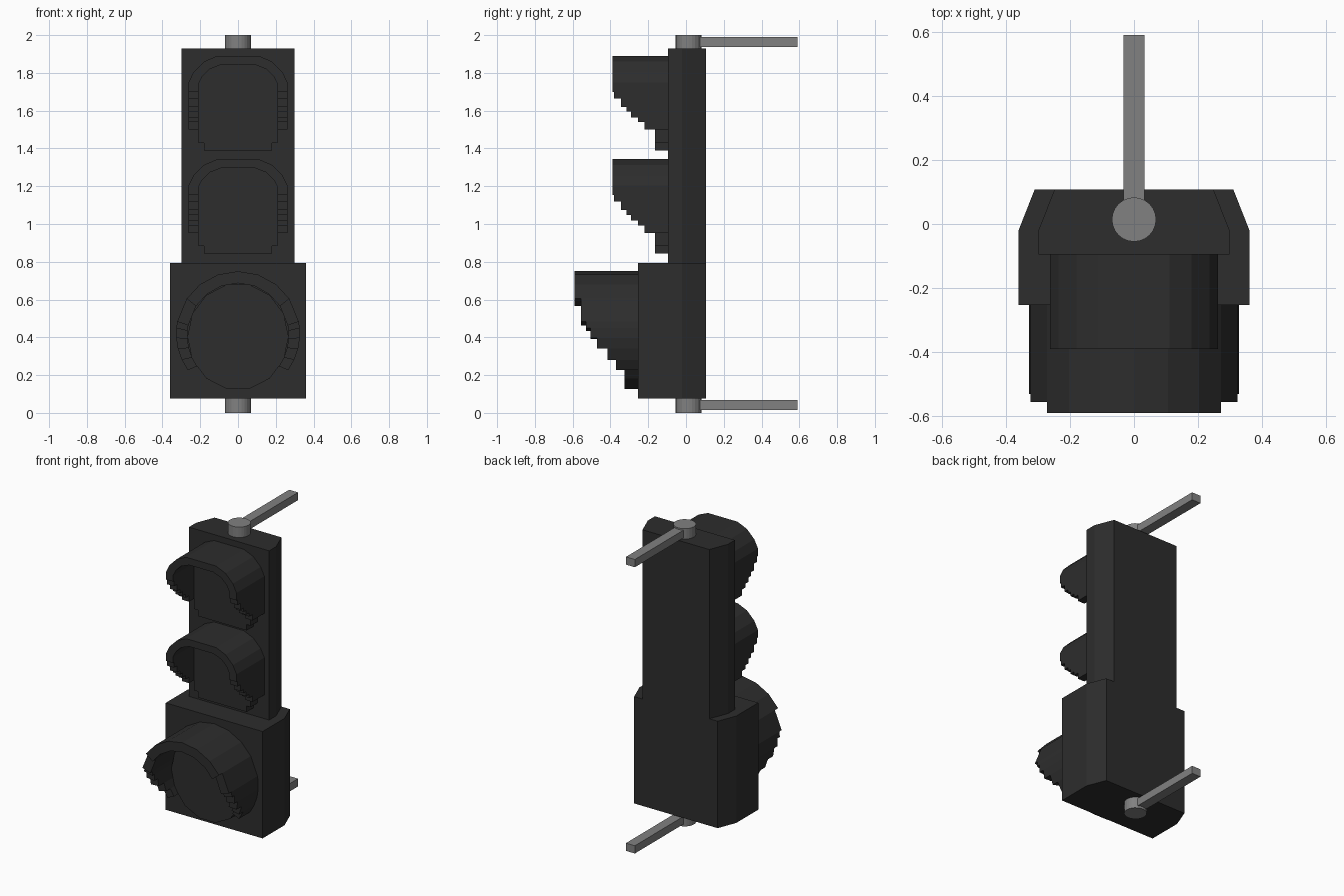
import bpy, bmesh
from math import sin, cos, radians, pi

cube = bpy.data.objects.get("Cube")
if cube:
    bpy.data.objects.remove(cube, do_unlink=True)


def make_material(name, value):
    m = bpy.data.materials.new(name)
    m.use_nodes = True
    color = (value, value, value, 1)
    m.diffuse_color = color
    m.node_tree.nodes["Principled BSDF"].inputs["Base Color"].default_value = color
    return m


CHARCOAL = make_material("charcoal", 0.026)
GREY = make_material("bracket grey", 0.22)


def finish(name, bm, mat):
    bmesh.ops.recalc_face_normals(bm, faces=bm.faces)
    me = bpy.data.meshes.new(name)
    bm.to_mesh(me)
    bm.free()
    me.materials.append(mat)
    ob = bpy.data.objects.new(name, me)
    bpy.context.collection.objects.link(ob)
    return ob


def prism(name, outline, place, lo, hi, mat):
    """Closed outline extruded from lo to hi; place maps (a, b, depth) to 3D."""
    bm = bmesh.new()
    rings = [[bm.verts.new(place(a, b, d)) for a, b in outline] for d in (lo, hi)]
    bm.faces.new(rings[0])
    bm.faces.new(rings[1])
    n = len(outline)
    for i in range(n):
        j = (i + 1) % n
        bm.faces.new((rings[0][i], rings[0][j], rings[1][j], rings[1][i]))
    return finish(name, bm, mat)


def upright(x, y, z):
    return (x, y, z)


def facing(x, z, y):
    return (x, y, z)


def mirrored(half):
    return half + [(-x, z) for x, z in reversed(half)]


def visor(name, half, back):
    """Shell swept through (inner, outer, front depth) stations, right to left."""
    flip = [((-i[0], i[1]), (-o[0], o[1]), d) for i, o, d in reversed(half)]
    if half[-1][0][0] < 0.001:
        flip = flip[1:]
    bm = bmesh.new()
    rings = []
    for (ix, iz), (ox, oz), front in half + flip:
        rings.append([bm.verts.new(p) for p in (
            (ix, back, iz), (ix, front, iz), (ox, front, oz), (ox, back, oz))])
    for r, s in zip(rings, rings[1:]):
        for k in range(4):
            bm.faces.new((r[k], r[(k + 1) % 4], s[(k + 1) % 4], s[k]))
    bm.faces.new(rings[0])
    bm.faces.new(rings[-1])
    bmesh.ops.remove_doubles(bm, verts=bm.verts, dist=0.0005)
    return finish(name, bm, CHARCOAL)


# Housings with chamfered rear corners
def housing(name, w, front, lo, hi):
    half = [(w, front), (w, -0.02), (w - 0.05, 0.107)]
    prism(name, mirrored(half), upright, lo, hi, CHARCOAL)


housing("upper_housing", 0.298, -0.095, 0.79, 1.93)
housing("lower_housing", 0.36, -0.253, 0.075, 0.793)

# Two upper lamps: lens block and stepped visor
ARCH_IN = [(0.21, 0.35), (0.19, 0.39), (0.15, 0.43), (0.09, 0.453)]
ARCH_OUT = [(0.262, 0.36), (0.235, 0.415), (0.18, 0.47), (0.11, 0.5)]
STEPS = [(0.11, -0.22), (0.15, -0.255), (0.175, -0.29), (0.205, -0.315),
         (0.23, -0.345), (0.275, -0.38), (0.31, -0.39)]
for label, base in (("top", 1.39), ("middle", 0.843)):
    lens = [(0.18, 0), (0.18, 0.04), (0.21, 0.04)] + ARCH_IN
    prism(label + "_lens", mirrored([(x, z + base) for x, z in lens]),
          facing, -0.165, -0.09, CHARCOAL)
    stations = []
    for i, (z, depth) in enumerate(STEPS):
        if i:
            stations.append(((0.21, z + base), (0.262, z + base), STEPS[i - 1][1]))
        stations.append(((0.21, z + base), (0.262, z + base), depth))
    for (ix, iz), (ox, oz) in zip(ARCH_IN, ARCH_OUT):
        stations.append(((ix, iz + base), (ox, oz + base), -0.39))
    visor(label + "_visor", stations, -0.09)

# Large round lower lamp
SIDES = 14
disc = [(0.268 * cos(2 * pi * k / SIDES), 0.403 + 0.283 * sin(2 * pi * k / SIDES))
        for k in range(SIDES)]
prism("lower_lens", disc, facing, -0.325, -0.25, CHARCOAL)


def radial(angle, depth):
    c, s = cos(radians(angle)), sin(radians(angle))
    return ((0.268 * c, 0.41 + 0.277 * s), (0.328 * c, 0.42 + 0.33 * s), depth)


ROUND_STEPS = [(-36, -0.37), (-25, -0.415), (-14, -0.47), (-4, -0.505),
               (5, -0.53), (11, -0.555), (34, -0.59)]
stations = []
for i, (angle, depth) in enumerate(ROUND_STEPS):
    if i:
        stations.append(radial(angle, ROUND_STEPS[i - 1][1]))
    stations.append(radial(angle, depth))
stations += [radial(a, -0.59) for a in (52, 71, 90)]
visor("lower_visor", stations, -0.25)

# Mounting posts and rear arms at both ends
circle = [(0.069 * cos(2 * pi * k / 24), 0.014 + 0.069 * sin(2 * pi * k / 24))
          for k in range(24)]
arm = [(0.033, 0.05), (0.033, 0.59), (-0.033, 0.59), (-0.033, 0.05)]
for label, post, bar in (("bottom", (0, 0.08), (0.015, 0.067)),
                         ("top", (1.92, 2), (1.938, 1.99))):
    prism(label + "_post", circle, upright, *post, GREY)
    prism(label + "_arm", arm, upright, *bar, GREY)
